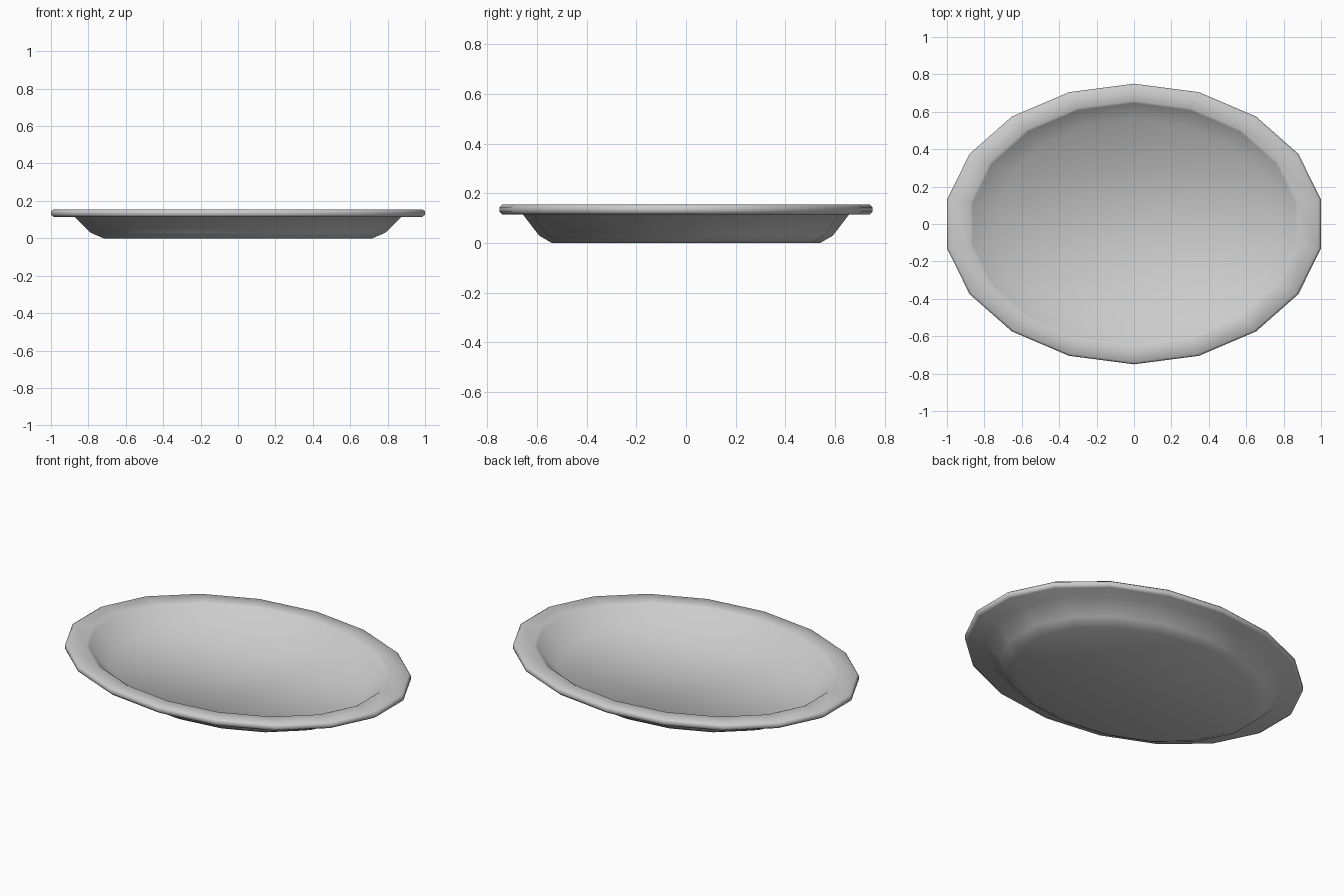
import bpy, bmesh
from math import sin, cos, radians

if "Cube" in bpy.data.objects:
    bpy.data.objects.remove(bpy.data.objects["Cube"])

SIDES = 18
RATIO = 0.739  # oval depth / width

# Cross-section (radius, height) from underside centre, round the rim, to the inner floor
PROFILE = [
    (0.73, 0.0), (0.80, 0.03), (0.888, 0.115),
    (1.0, 0.115), (1.015, 0.125), (1.015, 0.145), (1.0, 0.155),
    (0.89, 0.155), (0.875, 0.148), (0.757, 0.042),
]

bm = bmesh.new()
rings = []
for r, z in PROFILE:
    ring = []
    for i in range(SIDES):
        a = radians(90 + i * 360 / SIDES)
        ring.append(bm.verts.new((r * cos(a), r * RATIO * sin(a), z)))
    rings.append(ring)

# Walls and rim
for lower, upper in zip(rings, rings[1:]):
    for i in range(SIDES):
        j = (i + 1) % SIDES
        bm.faces.new((lower[i], lower[j], upper[j], upper[i]))

# Underside and inner floor
bm.faces.new(rings[0][::-1])
bm.faces.new(rings[-1])
bmesh.ops.recalc_face_normals(bm, faces=bm.faces)
for f in bm.faces:
    f.smooth = True

mesh = bpy.data.meshes.new("oval_plate")
bm.to_mesh(mesh)
bm.free()
plate = bpy.data.objects.new("oval_plate", mesh)
bpy.context.collection.objects.link(plate)
